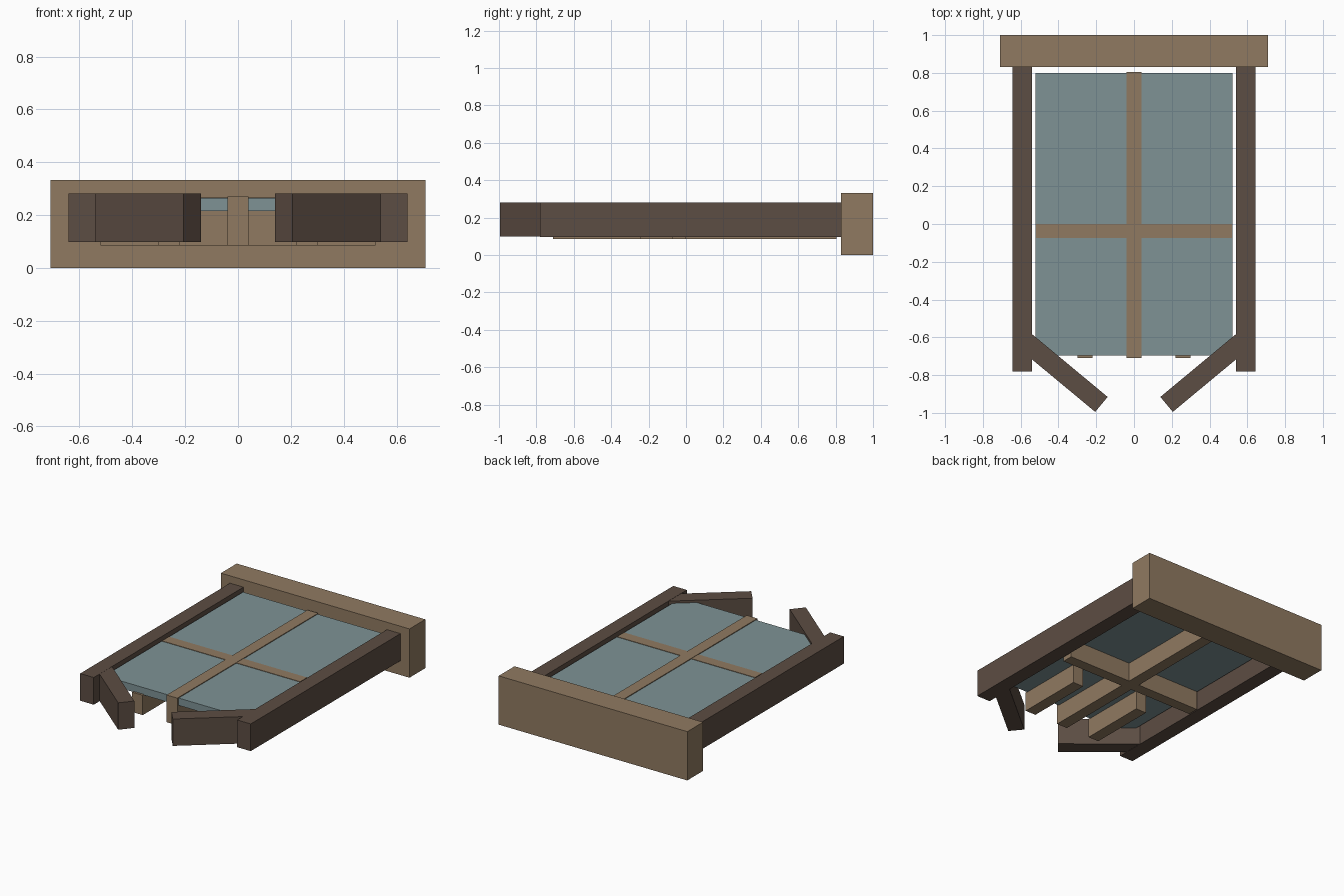
import bpy, math
from mathutils import Matrix

if "Cube" in bpy.data.objects:
    bpy.data.objects.remove(bpy.data.objects["Cube"])


def material(name, rgb):
    m = bpy.data.materials.new(name)
    m.diffuse_color = (*rgb, 1)
    m.use_nodes = True
    m.node_tree.nodes["Principled BSDF"].inputs["Base Color"].default_value = m.diffuse_color
    return m


TAN = material("light_wood", (0.28, 0.195, 0.12))
DARK = material("dark_wood", (0.108, 0.074, 0.056))
GLASS = material("blue_grey_panel", (0.21, 0.29, 0.30))


def box(name, x, y, z, mat, angle=0.0):
    """Box from (min, max) ranges, optionally turned about its own vertical axis."""
    bpy.ops.mesh.primitive_cube_add(size=1)
    ob = bpy.context.object
    ob.name = name
    size = [r[1] - r[0] for r in (x, y, z)]
    ob.data.transform(Matrix.Rotation(angle, 4, 'Z') @ Matrix.Diagonal((*size, 1)))
    ob.location = [(r[0] + r[1]) / 2 for r in (x, y, z)]
    ob.data.materials.append(mat)
    return ob


# heavy beam across the back
box("back_beam", (-0.71, 0.71), (0.83, 1.0), (0, 0.332), TAN)

# flat panel
box("panel", (-0.522, 0.522), (-0.695, 0.80), (0.215, 0.265), GLASS)

# crossed bars carrying the panel
box("long_bar", (-0.04, 0.04), (-0.71, 0.805), (0.085, 0.27), TAN)
box("cross_bar", (-0.52, 0.52), (-0.075, 0.0), (0.085, 0.268), TAN)

# mirrored parts: side rails, angled front arms, short bars under the panel
slope = math.atan2(0.305, 0.3675)
length, width = 0.54, 0.103
for side, label in ((1, "right"), (-1, "left")):
    def span(a, b):
        return tuple(sorted((side * a, side * b)))

    box(f"side_rail_{label}", span(0.54, 0.642), (-0.78, 0.83), (0.097, 0.282), DARK)

    cx = side * (0.1725 + math.cos(slope) * length / 2)
    cy = -0.955 + math.sin(slope) * length / 2
    box(f"front_arm_{label}", (cx - length / 2, cx + length / 2),
        (cy - width / 2, cy + width / 2), (0.098, 0.281), DARK, side * slope)

    box(f"short_bar_{label}", span(0.22, 0.30), (-0.71, -0.24), (0.085, 0.22), TAN)
